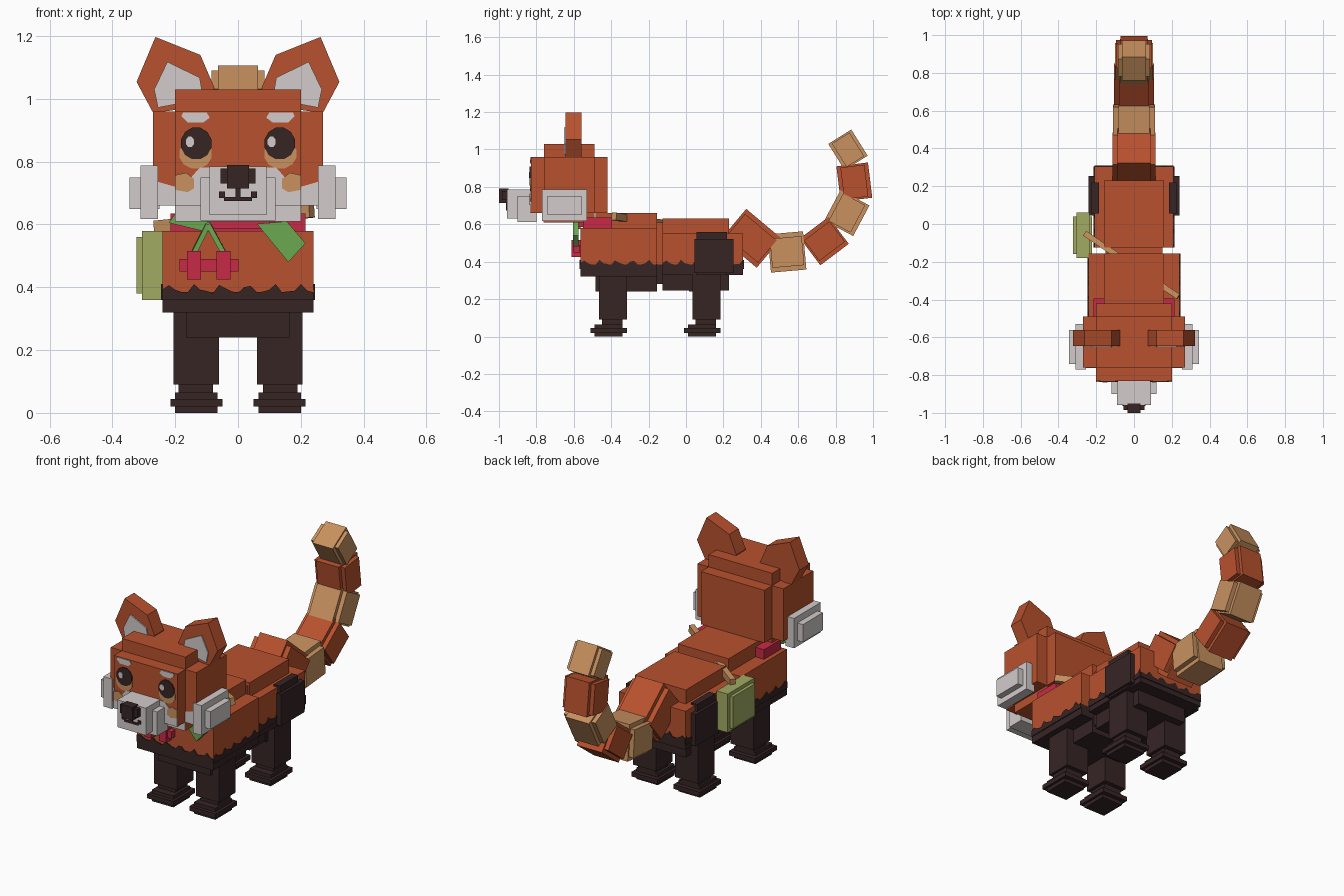
import bpy, bmesh, math
from mathutils import Matrix, Vector

if "Cube" in bpy.data.objects:
    bpy.data.objects.remove(bpy.data.objects["Cube"], do_unlink=True)


def material(name, r, g, b):
    lin = [((c / 255 + 0.055) / 1.055) ** 2.4 for c in (r, g, b)] + [1.0]
    m = bpy.data.materials.new(name)
    m.use_nodes = True
    m.diffuse_color = lin
    m.node_tree.nodes["Principled BSDF"].inputs["Base Color"].default_value = lin
    return m


ORANGE = material("rust orange", 184, 81, 46)
DARK = material("dark brown", 55, 37, 37)
WHITE = material("pale grey", 211, 203, 203)
TAN = material("tan", 200, 145, 95)
RED = material("cherry red", 198, 42, 70)
GREEN = material("leaf green", 108, 168, 82)
OLIVE = material("olive", 162, 171, 98)


def finish(name, bm, *mats):
    bmesh.ops.recalc_face_normals(bm, faces=bm.faces)
    me = bpy.data.meshes.new(name)
    bm.to_mesh(me)
    bm.free()
    ob = bpy.data.objects.new(name, me)
    bpy.context.collection.objects.link(ob)
    for m in mats:
        me.materials.append(m)
    return ob


def boxes(name, spans, mat, low=None, split=0.385, mirror=False, matrix=None):
    """One object of boxes (x0, x1, y0, y1, z0, z1); faces below split take the low colour."""
    bm = bmesh.new()
    for x0, x1, y0, y1, z0, z1 in spans:
        for s in ((1, -1) if mirror else (1,)):
            size = Matrix.Diagonal((x1 - x0, y1 - y0, z1 - z0, 1))
            pos = Vector((s * (x0 + x1) / 2, (y0 + y1) / 2, (z0 + z1) / 2))
            bmesh.ops.create_cube(bm, size=1, matrix=Matrix.Translation(pos) @ size)
    if low:
        bmesh.ops.bisect_plane(bm, geom=bm.verts[:] + bm.edges[:] + bm.faces[:],
                               plane_co=(0, 0, split), plane_no=(0, 0, 1))
        for f in bm.faces:
            f.material_index = int(f.calc_center_median().z < split)
    if matrix:
        bm.transform(matrix)
    return finish(name, bm, *([mat, low] if low else [mat]))


def prism(name, pts, start, depth, mat, axis="y", mirror=False):
    """Extrude a flat outline along y (points are x, z) or along x (points are y, z)."""
    bm = bmesh.new()
    for s in ((1, -1) if mirror else (1,)):
        if axis == "y":
            vs = [bm.verts.new((s * a, start, b)) for a, b in pts]
            push = Vector((0, depth, 0))
        else:
            vs = [bm.verts.new((s * start, a, b)) for a, b in pts]
            push = Vector((s * depth, 0, 0))
        res = bmesh.ops.extrude_face_region(bm, geom=[bm.faces.new(vs)])
        bmesh.ops.translate(bm, vec=push,
                            verts=[v for v in res["geom"] if isinstance(v, bmesh.types.BMVert)])
    return finish(name, bm, mat)


def rod(name, a, b, wide, high, mat):
    a, b = Vector(a), Vector(b)
    d = b - a
    m = Matrix.Translation((a + b) / 2) @ d.to_track_quat("Y", "Z").to_matrix().to_4x4()
    return boxes(name, [(-wide / 2, wide / 2, -d.length / 2, d.length / 2, -high / 2, high / 2)],
                 mat, matrix=m)


def ellipse(cx, cz, rx, rz, n=12):
    return [(cx + rx * math.cos(math.tau * (i + .5) / n),
             cz + rz * math.sin(math.tau * (i + .5) / n)) for i in range(n)]


def ragged(a, b, base=0.36):
    """Outline with a wavy upper edge for the belly fur."""
    n = round((b - a) / 0.02)
    top = [(a + (b - a) * i / n, 0.393 + 0.012 * math.sin(i * 1.5) + 0.006 * math.sin(i * 2.9))
           for i in range(n + 1)]
    return [(a, base)] + top + [(b, base)]


# Body: chest, waist and rump with dark undersides
boxes("chest", [(-.24, .24, -.565, -.155, .32, .58), (-.16, .16, -.485, -.155, .24, .66)], ORANGE, DARK)
boxes("waist", [(-.15, .15, -.16, -.12, .28, .61)], ORANGE, DARK)
boxes("rump", [(-.21, .21, -.125, .305, .33, .55), (-.16, .16, -.125, .23, .245, .63)], ORANGE, DARK)
prism("chest_fur_front", ragged(-.24, .24), -.57, .006, DARK)
prism("chest_fur_sides", ragged(-.565, -.155), .239, .006, DARK, "x", True)
prism("rump_fur_sides", ragged(-.125, .305), .209, .006, DARK, "x", True)
prism("rump_fur_back", ragged(-.21, .21), .304, .006, DARK)
boxes("haunches", [(.17, .24, .045, .255, .34, .52), (.185, .225, .055, .22, .33, .56)], DARK, mirror=True)

# Legs and stepped feet
for label, y in (("front", -.41), ("rear", .09)):
    boxes(label + "_legs", [
        (.06, .205, y - .055, y + .095, .09, .33),
        (.055, .165, y - .075, y + .085, .24, .34),
        (.08, .19, y - .04, y + .07, .05, .10),
        (.065, .2, y - .08, y + .07, 0, .065),
        (.05, .215, y - .1, y + .095, .02, .045)], DARK, mirror=True)

# Head: three crossed boxes
boxes("head", [(-.27, .27, -.76, -.49, .66, .96), (-.2, .2, -.83, -.42, .66, .96),
               (-.2, .2, -.76, -.49, .61, 1.03)], ORANGE)
prism("lower_face", [(-.2, .66), (.2, .66), (.2, .72), (.15, .75), (.12, .782),
                     (-.12, .782), (-.15, .75), (-.2, .72)], -.833, .005, WHITE)
prism("jaw_patches", [(.2, .66), (.27, .66), (.27, .74), (.2, .72)], -.763, .005, WHITE, mirror=True)
prism("chin", [(-.2, .61), (.2, .61), (.2, .66), (-.2, .66)], -.763, .005, WHITE)
boxes("cheek_tufts", [(.255, .31, -.77, -.53, .617, .787), (.25, .345, -.74, -.56, .65, .75)],
      WHITE, mirror=True)

# Muzzle, nose and mouth
boxes("muzzle", [(-.12, .12, -.9, -.8, .612, .75), (-.09, .09, -.958, -.8, .63, .785)], WHITE)
boxes("nose", [(-.055, .055, -.985, -.95, .73, .778), (-.035, .035, -1, -.95, .715, .79)], DARK)
boxes("mouth", [(-.008, .008, -.963, -.955, .685, .72), (-.045, .045, -.963, -.955, .675, .688)], DARK)
boxes("mouth_corners", [(.042, .06, -.963, -.955, .685, .705)], DARK, mirror=True)

# Eyes and face markings
prism("eye_rims", ellipse(.135, .825, .053, .048), -.833, .005, TAN, mirror=True)
prism("eyes", ellipse(.133, .858, .05, .052), -.836, .006, DARK, mirror=True)
for i, x in enumerate((-.153, .107)):
    prism("eye_highlight_%d" % i, ellipse(x, .863, .014, .018, 8), -.839, .006, WHITE)
prism("brows", [(.09, .94), (.11, .925), (.16, .925), (.18, .945), (.175, .957), (.1, .957)],
      -.834, .006, WHITE, mirror=True)
prism("cheek_spots", [(.14, .715), (.16, .703), (.2, .71), (.2, .757), (.165, .765), (.14, .745)],
      -.837, .006, TAN, mirror=True)

# Ears with pale insides
prism("ears", [(.263, 1.197), (.323, 1.054), (.27, .955), (.09, .98), (.075, 1.035), (.12, 1.14)],
      -.645, .085, ORANGE, mirror=True)
prism("ear_insides", [(.225, 1.118), (.122, 1.068), (.11, 1.0), (.255, .972), (.267, 1.03)],
      -.652, .009, WHITE, mirror=True)

# Tail: banded chain of stepped blocks (y, z, angle, length, half width, thickness)
TAIL = [(.35, .525, -40, .245, .115, .205), (.54, .452, 5, .19, .11, .205),
        (.74, .51, 37, .19, .105, .18), (.86, .66, 62, .185, .10, .175),
        (.90, .826, 97, .19, .095, .17), (.866, .998, 122, .165, .085, .145)]
for i, (y, z, ang, ln, w, t) in enumerate(TAIL):
    m = Matrix.Translation((0, y, z)) @ Matrix.Rotation(math.radians(ang), 4, "X")
    boxes("tail_segment_%d" % (i + 1),
          [(-w, w, -ln * .45, ln * .45, -t * .38, t * .38),
           (-w * .75, w * .75, -ln / 2, ln / 2, -t * .5, t * .5)],
          TAN if i % 2 else ORANGE, matrix=m)

# Collar with cherry ornament and leaves
boxes("collar", [(-.215, .215, -.55, -.395, .575, .635)], RED)
boxes("collar_front", [(-.1, .1, -.575, -.54, .585, .622)], RED)
for i, x in enumerate((-.14, -.046)):
    boxes("cherry_%d" % i, [(x - .047, x + .047, -.602, -.568, .45, .49),
                            (x - .022, x + .022, -.612, -.56, .425, .515)], RED)
    rod("cherry_stem_%d" % i, (-.095, -.585, .6), (x, -.59, .51), .016, .016, GREEN)
prism("left_leaf", [(.06, .602), (.155, .61), (.215, .54), (.16, .48)], -.605, .03, GREEN)
prism("right_leaf", [(-.22, .605), (-.2, .635), (-.085, .605), (-.095, .575)], -.585, .02, GREEN)

# Pouch and its strap across the back
boxes("pouch", [(-.305, -.235, -.18, .06, .36, .58), (-.323, -.222, -.16, .04, .38, .56)], OLIVE)
rod("strap", (-.26, -.05, .592), (.235, -.385, .642), .03, .04, TAN)
